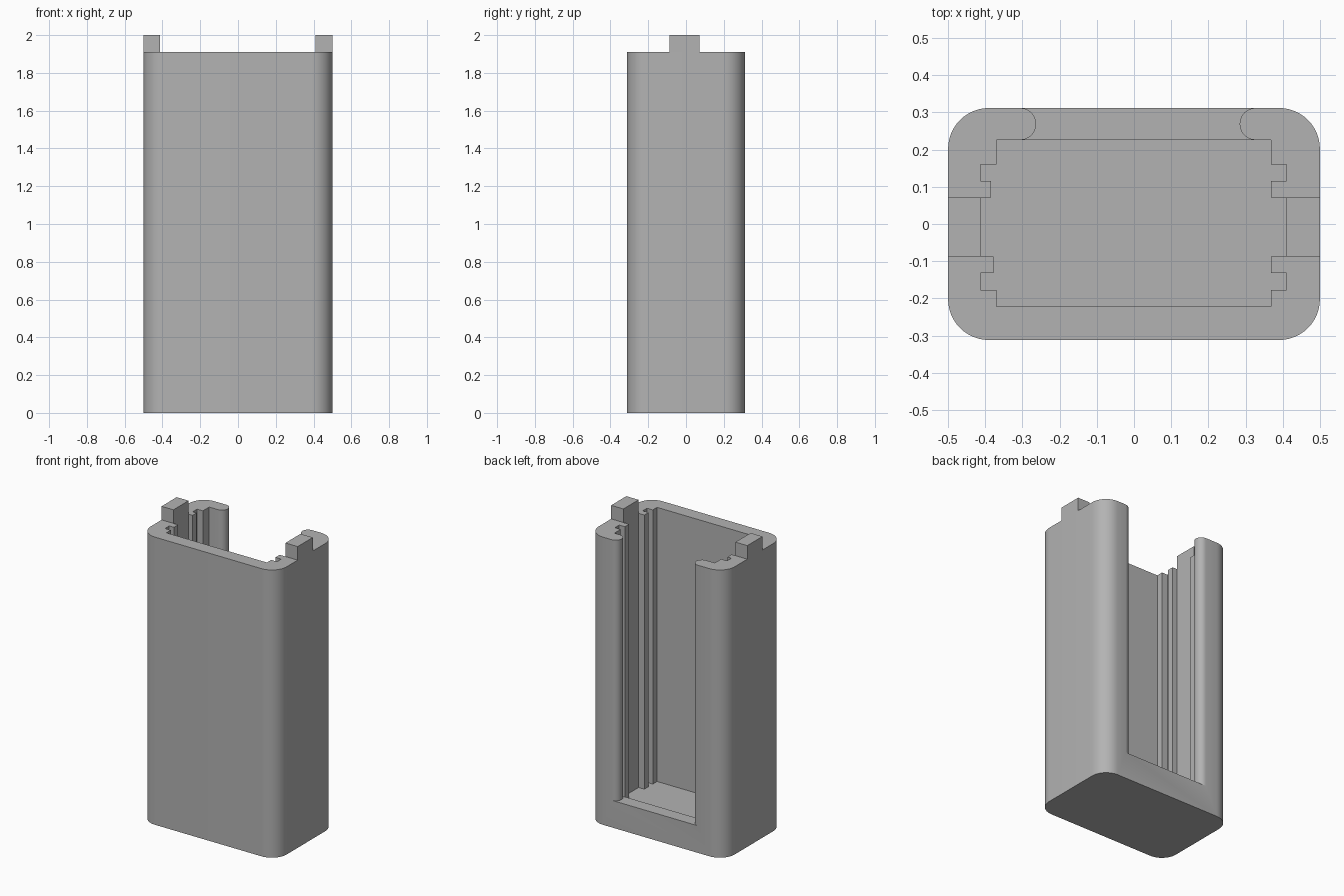
import bpy, bmesh, math

if "Cube" in bpy.data.objects:
    bpy.data.objects.remove(bpy.data.objects["Cube"])

grey = bpy.data.materials.new("plain_grey")
grey.diffuse_color = (0.45, 0.45, 0.45, 1)
grey.use_nodes = True
grey.node_tree.nodes["Principled BSDF"].inputs["Base Color"].default_value = grey.diffuse_color


def prism(name, pts, z0, z1):
    """Extrude a closed XY outline from z0 to z1."""
    bm = bmesh.new()
    base = bm.faces.new([bm.verts.new((x, y, z0)) for x, y in pts])
    top = bmesh.ops.extrude_face_region(bm, geom=[base])["geom"]
    for v in top:
        if isinstance(v, bmesh.types.BMVert):
            v.co.z = z1
    bmesh.ops.recalc_face_normals(bm, faces=bm.faces)
    me = bpy.data.meshes.new(name)
    bm.to_mesh(me)
    bm.free()
    me.materials.append(grey)
    ob = bpy.data.objects.new(name, me)
    bpy.context.collection.objects.link(ob)
    return ob


def arc(cx, cy, r, a0, a1, n=12):
    return [(cx + r * math.cos(math.radians(a0 + (a1 - a0) * i / n)),
             cy + r * math.sin(math.radians(a0 + (a1 - a0) * i / n)))
            for i in range(n + 1)]


def cut(target, cutter):
    m = target.modifiers.new(cutter.name, 'BOOLEAN')
    m.operation = 'DIFFERENCE'
    m.solver = 'EXACT'
    m.object = cutter
    bpy.context.view_layer.objects.active = target
    bpy.ops.object.modifier_apply(modifier=m.name)
    bpy.data.objects.remove(cutter)


HX, HY, R, TOP = 0.5, 0.312, 0.11, 1.91
FLOOR, SILL = 0.09, 0.18

# Rounded outer shell
outline = []
for sx, sy, a in ((1, 1, 0), (-1, 1, 90), (-1, -1, 180), (1, -1, 270)):
    outline += arc(sx * (HX - R), sy * (HY - R), R, a, a + 90)
shell = prism("case_body", outline, 0, TOP)

# Cavity with guide ribs and slots on both side walls
right = [(0.368, -0.222), (0.368, -0.177), (0.41, -0.177), (0.41, -0.132),
         (0.368, -0.132), (0.368, -0.088), (0.41, -0.088), (0.41, 0.071),
         (0.368, 0.071), (0.368, 0.115), (0.41, 0.115), (0.41, 0.16),
         (0.368, 0.16), (0.368, 0.226)]
left = [(-0.37, 0.226), (-0.37, 0.16), (-0.413, 0.16), (-0.413, 0.115),
        (-0.384, 0.115), (-0.384, 0.071), (-0.413, 0.071), (-0.413, -0.088),
        (-0.378, -0.088), (-0.378, -0.132), (-0.413, -0.132),
        (-0.413, -0.177), (-0.37, -0.177), (-0.37, -0.222)]
cut(shell, prism("cavity_cutter", right + left, FLOOR, 2.2))

# Back opening, leaving rounded wall ends
c, r, xl, xr = 0.269, 0.043, -0.306, 0.327
opening = [(xl, 0.4)] + arc(xl, c, r, 90, -90) + [(xl, 0.19), (xr, 0.19)]
opening += arc(xr, c, r, 270, 90) + [(xr, 0.4)]
cut(shell, prism("opening_cutter", opening, SILL, 2.2))

bpy.ops.object.select_all(action='DESELECT')
shell.select_set(True)
bpy.context.view_layer.objects.active = shell
bpy.ops.object.shade_smooth_by_angle(angle=math.radians(30))

# Locating tabs on the side walls
for name, x0, x1 in (("left_tab", -0.5, -0.413), ("right_tab", 0.41, 0.5)):
    prism(name, [(x0, -0.088), (x1, -0.088), (x1, 0.071), (x0, 0.071)], TOP, 2.0)
